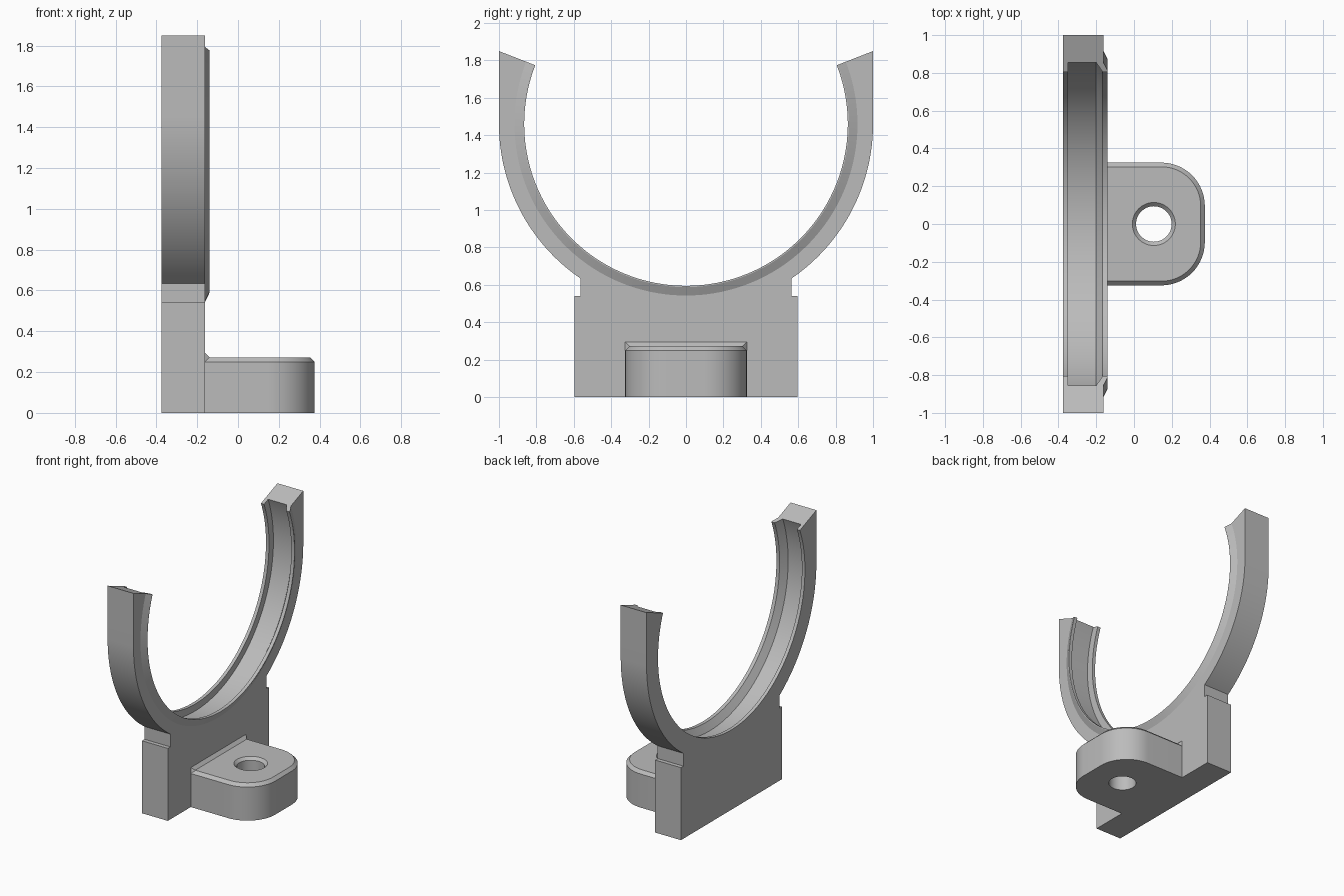
import bpy, bmesh
from math import sin, cos, radians, pi, hypot

cube = bpy.data.objects.get("Cube")
if cube:
    bpy.data.objects.remove(cube, do_unlink=True)

GREY = (0.5, 0.5, 0.5, 1)
grey = bpy.data.materials.new("plain grey")
grey.use_nodes = True
grey.diffuse_color = GREY
grey.node_tree.nodes["Principled BSDF"].inputs["Base Color"].default_value = GREY

CENTRE_Z = 1.46          # centre of the cradle arc
INNER, RIM = 0.865, 0.917
BACK, FACE, LIP = -0.375, -0.162, -0.14
TIP = radians(111.3)     # arc end, measured from straight down


def loft(name, rings, closed=False):
    """Skin a list of point rings; cap the ends unless the loft is closed."""
    bm = bmesh.new()
    vs = [[bm.verts.new(p) for p in ring] for ring in rings]
    n = len(vs[0])
    pairs = list(zip(vs, vs[1:])) + ([(vs[-1], vs[0])] if closed else [])
    for a, b in pairs:
        for i in range(n):
            j = (i + 1) % n
            bm.faces.new((a[i], a[j], b[j], b[i]))
    if not closed:
        bm.faces.new(vs[0])
        bm.faces.new(vs[-1])
    bmesh.ops.recalc_face_normals(bm, faces=bm.faces)
    mesh = bpy.data.meshes.new(name)
    bm.to_mesh(mesh)
    bm.free()
    mesh.materials.append(grey)
    obj = bpy.data.objects.new(name, mesh)
    bpy.context.collection.objects.link(obj)
    return obj


def arc(radius, start, end, steps):
    """Points (y, z) on the cradle circle, angle measured from straight down."""
    angles = [start + (end - start) * i / steps for i in range(steps + 1)]
    return [(radius * sin(a), CENTRE_Z - radius * cos(a)) for a in angles]


def sweep(name, section, end):
    """Sweep an (x, radius) section around the cradle circle."""
    paths = [[(x, y, z) for y, z in arc(r, -end, end, 120)] for x, r in section]
    return loft(name, list(zip(*paths)))


def activate(obj):
    bpy.ops.object.select_all(action='DESELECT')
    obj.select_set(True)
    bpy.context.view_layer.objects.active = obj


def cut(obj, cutter):
    cutter.hide_render = True
    activate(obj)
    mod = obj.modifiers.new("cut", 'BOOLEAN')
    mod.operation = 'DIFFERENCE'
    mod.solver = 'EXACT'
    mod.object = cutter
    bpy.ops.object.modifier_apply(modifier=mod.name)
    bpy.data.objects.remove(cutter, do_unlink=True)


# Cradle body: base block, side notches, outer arc, straight arms, radial tips
half = [(0.595, 0), (0.595, 0.54), (0.565, 0.54)]
half += arc(1, radians(34.4), pi / 2, 40) + [(1, 1.85)]
mirrored = [(-y, z) for y, z in reversed(half)]
outline = half + arc(INNER, TIP, -TIP, 120) + mirrored
body = loft("cradle_body", [[(x, y, z) for y, z in outline] for x in (BACK, FACE)])

# Inner groove with one sloped wall
groove = sweep("groove_cutter", [(-0.35, 0.8), (-0.35, RIM), (-0.2, RIM),
                                 (-0.166, INNER), (-0.166, 0.8)], radians(125))
cut(body, groove)

# Raised chamfered lip around the opening
lip = sweep("cradle_lip", [(FACE, INNER), (LIP, INNER), (LIP, INNER + 0.007),
                           (FACE, RIM)], TIP)


# Mounting tab with rounded corners and chamfered top edge
def tab_ring(z, inset):
    r = 0.23 - inset
    turn = [i * pi / 2 / 16 for i in range(17)]
    side = [(0.145 + r * cos(a), 0.095 + r * sin(a), z) for a in turn]
    side.append((FACE, 0.325 - inset, z))
    return side + [(x, -y, z) for x, y, z in reversed(side)]


tab = loft("mounting_tab", [tab_ring(0, 0), tab_ring(0.25, 0), tab_ring(0.272, 0.022)])


# Countersunk screw hole
def hole_ring(z, r):
    return [(0.105 + r * cos(i * pi / 24), r * sin(i * pi / 24), z) for i in range(48)]


cut(tab, loft("hole_cutter", [hole_ring(-0.1, 0.094), hole_ring(0.252, 0.094),
                              hole_ring(0.282, 0.124)]))

# Sloped strip where the tab meets the body
strip = loft("tab_joint", [[(FACE, s * 0.325, 0.25), (LIP, s * 0.325, 0.25),
                            (LIP, s * 0.303, 0.272), (FACE, s * 0.325, 0.294)]
                           for s in (-1, 1)])

for part in (body, lip, tab):
    activate(part)
    bpy.ops.object.shade_smooth_by_angle(angle=radians(20))
